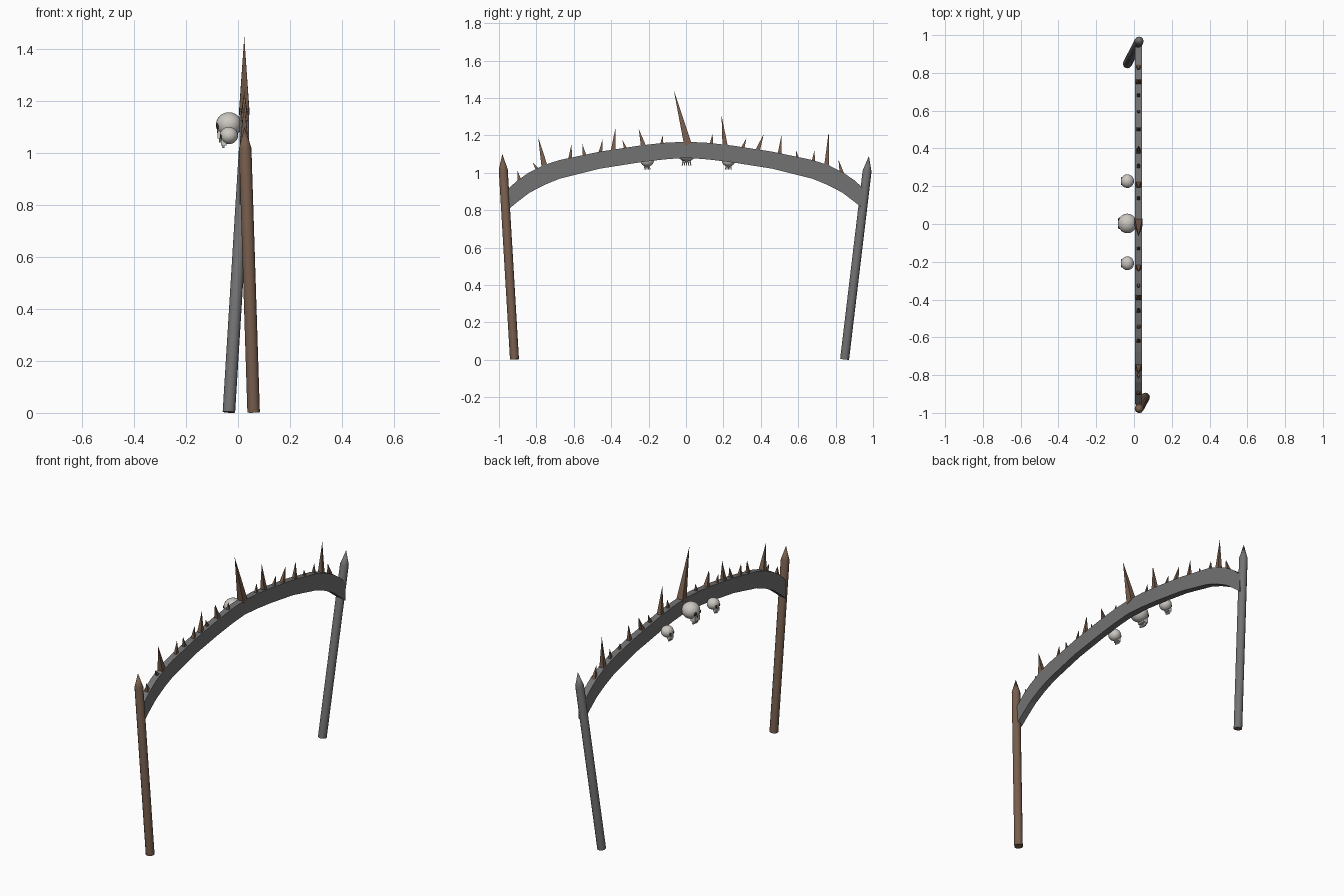
import bpy, bmesh, math
from mathutils import Vector, Matrix

if "Cube" in bpy.data.objects:
    bpy.data.objects.remove(bpy.data.objects["Cube"])


def mat(name, col):
    m = bpy.data.materials.new(name)
    m.diffuse_color = (*col, 1)
    m.use_nodes = True
    m.node_tree.nodes["Principled BSDF"].inputs["Base Color"].default_value = m.diffuse_color
    return m


GREY = mat("iron_grey", (0.17, 0.17, 0.17))
BROWN = mat("rust_brown", (0.185, 0.112, 0.075))
BONE = mat("bone", (0.60, 0.57, 0.53))
DARK = mat("socket_dark", (0.03, 0.027, 0.025))


def finish(name, bm, mats, smooth=False):
    bmesh.ops.recalc_face_normals(bm, faces=bm.faces)
    me = bpy.data.meshes.new(name)
    bm.to_mesh(me)
    bm.free()
    for m in mats:
        me.materials.append(m)
    ob = bpy.data.objects.new(name, me)
    bpy.context.collection.objects.link(ob)
    if smooth:
        bpy.context.view_layer.objects.active = ob
        ob.select_set(True)
        bpy.ops.object.shade_smooth_by_angle(angle=math.radians(40))
        ob.select_set(False)
    return ob


def lathe_axis(bm, base, tip, rings, sides, spin=0.0):
    """Rings of (distance fraction, radius) along an axis, closed to a point."""
    a, b = Vector(base), Vector(tip)
    rot = (b - a).to_track_quat('Z', 'Y')
    loops = []
    for t, r in rings:
        loops.append([bm.verts.new(a.lerp(b, t) + rot @ Vector(
            (r * math.cos(spin + math.tau * i / sides),
             r * math.sin(spin + math.tau * i / sides), 0))) for i in range(sides)])
    apex = bm.verts.new(b)
    cap = bm.faces.new(loops[0])
    for i in range(sides):
        j = (i + 1) % sides
        for lo, hi in zip(loops, loops[1:]):
            bm.faces.new((lo[i], lo[j], hi[j], hi[i]))
        bm.faces.new((loops[-1][i], loops[-1][j], apex))
    return cap


# Two sharpened, leaning posts
for name, base, tip, m in (
        ("rusty_post", (0.060, -0.917, 0.002), (0.025, -0.982, 1.10), BROWN),
        ("iron_post", (-0.035, 0.848, 0.003), (0.032, 0.978, 1.09), GREY)):
    bm = bmesh.new()
    cap = lathe_axis(bm, base, tip, [(0, 0.024), (0.925, 0.024)], 12)
    cap.material_index = 1
    finish(name, bm, [m, BROWN], True)

# Arched beam: (y, bottom z, top z) for one half, mirrored
half = [(0.955, 0.80, 0.91), (0.90, 0.845, 0.96), (0.837, 0.893, 1.003),
        (0.757, 0.935, 1.042), (0.676, 0.968, 1.068), (0.46, 1.022, 1.113),
        (0.25, 1.055, 1.145), (0.12, 1.071, 1.16)]
arch = [(-y, b, t) for y, b, t in half] + [(0, 1.08, 1.166)] + half[::-1]
bm = bmesh.new()
X0, X1 = 0.005, 0.043
rows = [[bm.verts.new((x, y, z)) for x, z in ((X0, b), (X1, b), (X1, t), (X0, t))]
        for y, b, t in arch]
for p, q in zip(rows, rows[1:]):
    for i in range(4):
        j = (i + 1) % 4
        bm.faces.new((p[i], p[j], q[j], q[i]))
bm.faces.new(rows[0])
bm.faces.new(rows[-1])
finish("arched_beam", bm, [GREY])


def beam_top(y):
    for (y0, _, t0), (y1, _, t1) in zip(arch, arch[1:]):
        if y0 <= y <= y1:
            return t0 + (t1 - t0) * (y - y0) / (y1 - y0)
    return 0.9


# Spikes: base y, tip y, tip z, base radius
spikes = [(-0.89, -0.90, 1.01, .018), (-0.79, -0.82, 1.055, .015),
          (-0.755, -0.79, 1.19, .024), (-0.62, -0.612, 1.155, .016),
          (-0.54, -0.555, 1.155, .016), (-0.46, -0.445, 1.18, .016),
          (-0.39, -0.377, 1.24, .020), (-0.32, -0.34, 1.175, .014),
          (-0.225, -0.253, 1.235, .021), (-0.13, -0.125, 1.20, .015),
          (0.01, -0.066, 1.445, .029), (0.135, 0.142, 1.21, .015),
          (0.21, 0.19, 1.305, .021), (0.30, 0.323, 1.185, .015),
          (0.38, 0.415, 1.205, .019), (0.50, 0.51, 1.20, .017),
          (0.595, 0.59, 1.12, .014), (0.68, 0.687, 1.12, .015),
          (0.752, 0.763, 1.22, .020), (0.835, 0.815, 1.07, .018)]
bm = bmesh.new()
for y0, y1, z1, r in spikes:
    lathe_axis(bm, (0.024, y0, beam_top(y0) - 0.015), (0.024, y1, z1),
               [(0, r)], 4, math.pi / 4)
finish("spikes", bm, [BROWN])


def ball(bm, centre, scale, index=0, u=20, v=12):
    res = bmesh.ops.create_uvsphere(
        bm, u_segments=u, v_segments=v, radius=1,
        matrix=Matrix.Translation(centre) @ Matrix.Diagonal((*scale, 1)))
    for f in {f for vert in res["verts"] for f in vert.link_faces}:
        f.material_index = index


def box(bm, centre, size, tilt=0.0):
    bmesh.ops.create_cube(bm, size=1, matrix=Matrix.Translation(centre)
                          @ Matrix.Rotation(tilt, 4, 'X') @ Matrix.Diagonal((*size, 1)))


# Skulls hung behind the beam, faces toward -x
for name, y, z, r in (("large_skull", 0.003, 1.108, 0.050),
                      ("left_skull", -0.208, 1.066, 0.035),
                      ("right_skull", 0.227, 1.066, 0.035)):
    bm = bmesh.new()
    c = Vector((-0.035, y, z))
    ball(bm, c, (r, r * 1.04, r * 0.95))
    # upper jaw
    box(bm, c + Vector((-0.55, 0, -0.78)) * r, (0.62 * r, 0.95 * r, 0.6 * r))
    # eye sockets and nose
    for s in (-1, 1):
        ball(bm, c + Vector((-0.84, 0.38 * s, -0.12)) * r,
             (0.16 * r, 0.24 * r, 0.24 * r), 1, 10, 6)
    ball(bm, c + Vector((-0.86, 0, -0.55)) * r, (0.06 * r, 0.1 * r, 0.13 * r), 1, 8, 6)
    # fanned teeth
    for i in range(-2, 3):
        box(bm, c + Vector((-0.68 + 0.03 * i * i, 0.21 * i, -1.17)) * r,
            (0.18 * r, 0.13 * r, 0.42 * r), 0.08 * i)
    finish(name, bm, [BONE, DARK], True)
